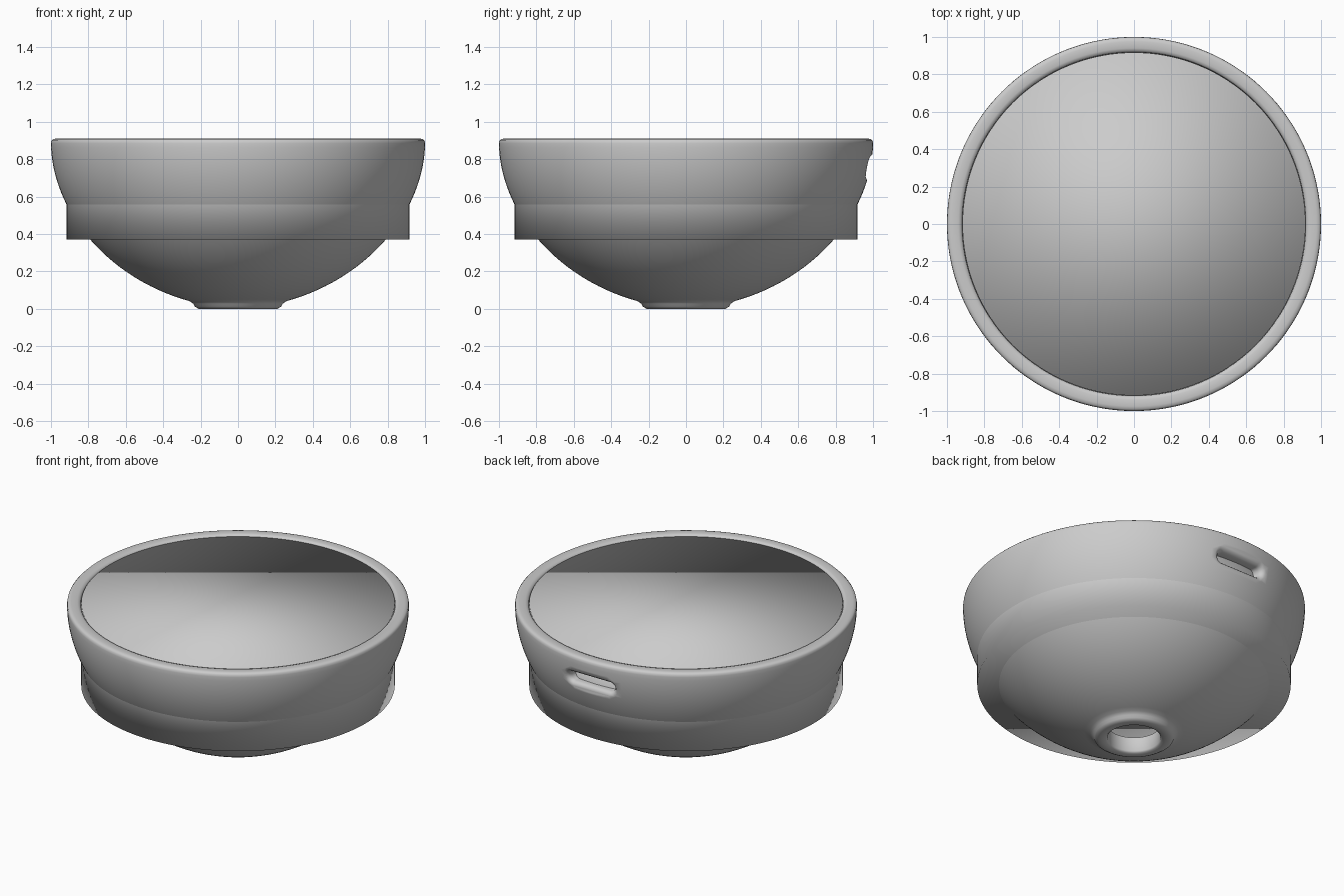
import bpy, bmesh, math

if "Cube" in bpy.data.objects:
    bpy.data.objects.remove(bpy.data.objects["Cube"])

SEG = 144
N = 1.9            # superellipse exponent of the bowl curve
ZC, DEPTH = 0.885, 0.88


def make_object(name, bm):
    bmesh.ops.recalc_face_normals(bm, faces=bm.faces[:])
    mesh = bpy.data.meshes.new(name)
    bm.to_mesh(mesh)
    bm.free()
    obj = bpy.data.objects.new(name, mesh)
    bpy.context.collection.objects.link(obj)
    return obj


def bridge(bm, a, b):
    for i in range(len(a)):
        j = (i + 1) % len(a)
        bm.faces.new((a[i], a[j], b[j], b[i]))


def arc(radius, depth, r_end, steps):
    """Bowl curve from the rim (radius, ZC) down to r_end."""
    t_end = math.acos((r_end / radius) ** (N / 2))
    return [(radius * math.cos(t_end * i / steps) ** (2 / N),
             ZC - depth * math.sin(t_end * i / steps) ** (2 / N))
            for i in range(steps + 1)]


def outer_radius(z):
    return (1 - (max(ZC - z, 0) / DEPTH) ** N) ** (1 / N)


# Bowl: closed wall profile with foot, drain hole and rounded rim
profile = [(0.155, 0.01), (0.165, 0.0), (0.21, 0.0), (0.232, 0.012), (0.238, 0.027)]
profile += arc(1.0, DEPTH, 0.26, 40)[::-1]
profile += [(0.998, 0.899), (0.99, 0.907), (0.975, 0.91), (0.94, 0.91), (0.926, 0.905), (0.92, 0.897)]
profile += arc(0.918, 0.80, 0.155, 36)
bm = bmesh.new()
rings = [[bm.verts.new((r * math.cos(math.tau * k / SEG), r * math.sin(math.tau * k / SEG), z))
          for k in range(SEG)] for r, z in profile]
for i in range(len(rings)):
    bridge(bm, rings[i], rings[(i + 1) % len(rings)])
bowl = make_object("sink_bowl", bm)

# Overflow slot: flared stadium cutter that follows the back wall
bm = bmesh.new()
sections = []
for offset, grow in [(-0.16, 0), (-0.035, 0), (-0.02, 0.004), (-0.008, 0.013), (0.0, 0.027), (0.02, 0.05)]:
    loop = []
    for side in (1, -1):
        for i in range(13):
            a = side * math.pi / 2 - math.pi / 2 + math.pi * (i / 12 - 0.5) + (0 if side == 1 else math.tau)
            h = 0.032 + grow
            x = side * 0.13 + h * math.cos(a)
            z = 0.757 + h * math.sin(a)
            r = outer_radius(z) + offset
            ang = math.pi / 2 - x / 0.97
            loop.append(bm.verts.new((r * math.cos(ang), r * math.sin(ang), z)))
    sections.append(loop)
for a, b in zip(sections, sections[1:]):
    bridge(bm, a, b)
bm.faces.new(sections[0])
bm.faces.new(sections[-1])
bmesh.ops.triangulate(bm, faces=[f for f in bm.faces if len(f.verts) > 4])
cutter = make_object("overflow_cutter", bm)
cutter.hide_render = True

bpy.context.view_layer.objects.active = bowl
bowl.select_set(True)
mod = bowl.modifiers.new("overflow", 'BOOLEAN')
mod.operation = 'DIFFERENCE'
mod.solver = 'EXACT'
mod.object = cutter
bpy.ops.object.modifier_apply(modifier=mod.name)
bpy.data.objects.remove(cutter)
bpy.ops.object.shade_smooth_by_angle(angle=math.radians(50))

# Capped drum that fills the basin and shows as a band outside
bpy.ops.mesh.primitive_cylinder_add(vertices=SEG, radius=0.917, depth=0.53, location=(0, 0, 0.635))
drum = bpy.context.object
drum.name = "basin_drum"
bpy.ops.object.shade_smooth()
